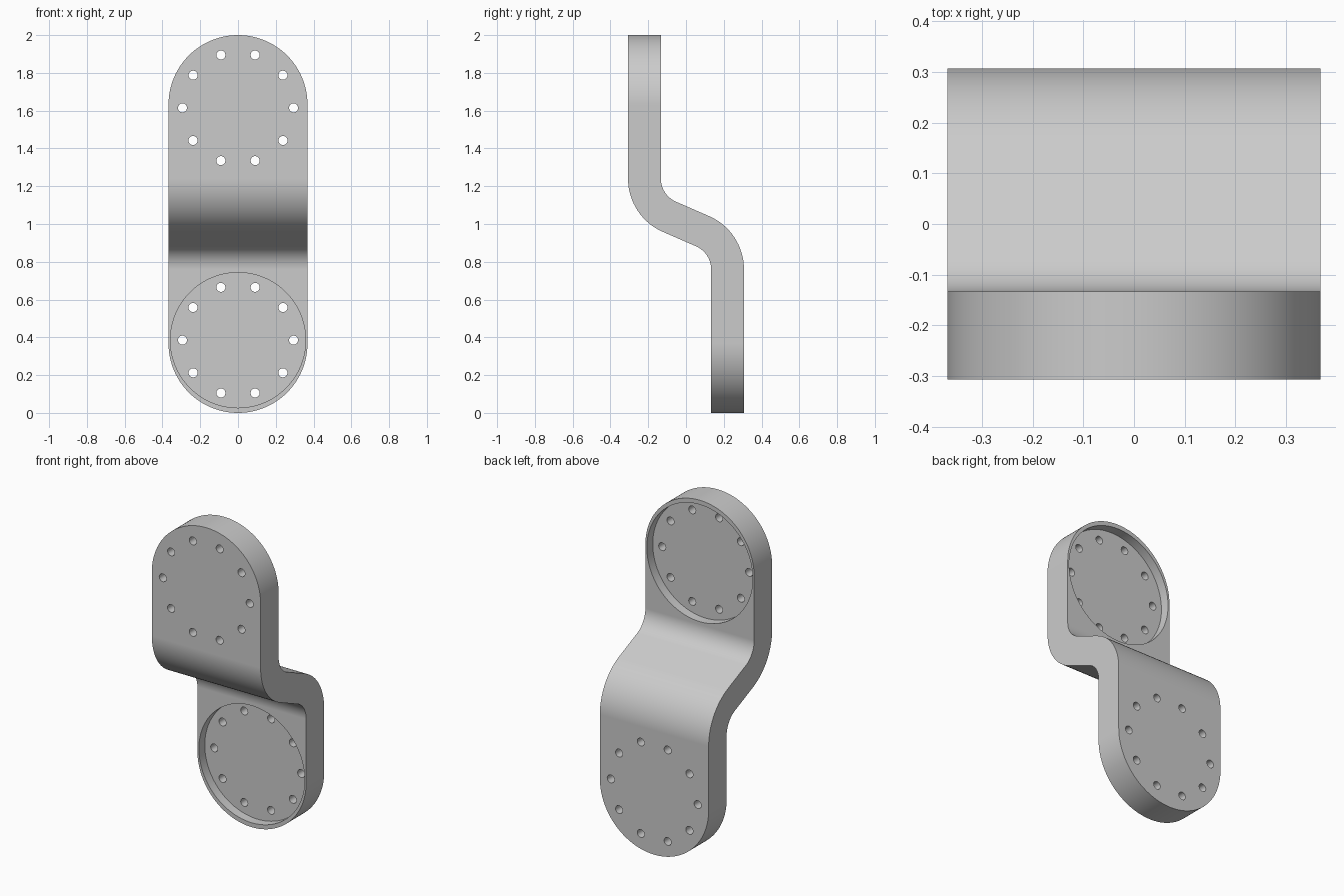
import bpy, bmesh
from math import sin, cos, pi, radians
from mathutils import Matrix, Vector

cube = bpy.data.objects.get("Cube")
if cube:
    bpy.data.objects.remove(cube, do_unlink=True)

HALF_W = 0.368       # half width and end radius
Y_OUT, Y_IN = 0.307, 0.133
TURN = radians(66)   # angle turned by each bend
BEND_Z = 1.24
PAD_Z = 1.615        # centre of the recess and bolt circle
RECESS_R, RECESS_DEPTH = 0.358, 0.057
BOLT_R, HOLE_R = 0.294, 0.024

grey = bpy.data.materials.new("grey metal")
grey.use_nodes = True
colour = (0.6, 0.6, 0.6, 1)
grey.diffuse_color = colour
grey.node_tree.nodes["Principled BSDF"].inputs["Base Color"].default_value = colour


def prism(name, outline, offset):
    """Extrude a closed outline of points by an offset."""
    bm = bmesh.new()
    face = bm.faces.new([bm.verts.new(p) for p in outline])
    top = bmesh.ops.extrude_face_region(bm, geom=[face])["geom"]
    moved = [v for v in top if isinstance(v, bmesh.types.BMVert)]
    bmesh.ops.translate(bm, verts=moved, vec=offset)
    bmesh.ops.recalc_face_normals(bm, faces=bm.faces)
    return add_object(name, bm)


def add_object(name, bm):
    mesh = bpy.data.meshes.new(name)
    bm.to_mesh(mesh)
    bm.free()
    mesh.materials.append(grey)
    obj = bpy.data.objects.new(name, mesh)
    bpy.context.collection.objects.link(obj)
    return obj


def add_cylinder(bm, x, y, z, radius, depth, sides):
    place = Matrix.Translation((x, y, z)) @ Matrix.Rotation(pi / 2, 4, "X")
    bmesh.ops.create_cone(bm, cap_ends=True, segments=sides, radius1=radius,
                          radius2=radius, depth=depth, matrix=place)


def cut(target, cutter, operation):
    mod = target.modifiers.new(operation, "BOOLEAN")
    mod.operation, mod.solver, mod.object = operation, "EXACT", cutter
    bpy.context.view_layer.objects.active = target
    bpy.ops.object.modifier_apply(modifier=mod.name)
    bpy.data.objects.remove(cutter, do_unlink=True)


def bend(radius, steps=16):
    """Upper bend, from the vertical pad down to the sloping web."""
    return [(-radius * cos(TURN * i / steps), BEND_Z - radius * sin(TURN * i / steps))
            for i in range(steps + 1)]


def turned(points):
    """Half turn about the middle of the bracket."""
    return [(-y, 2 - z) for y, z in points]


# S-shaped side profile, run across the width
front = [(-Y_OUT, 2.1)] + bend(Y_OUT) + turned(bend(Y_IN))[::-1] + [(Y_IN, -0.1)]
profile = front + turned(front)
bracket = prism("offset_bracket", [(-0.5, y, z) for y, z in profile], Vector((1, 0, 0)))

# Rounded ends
arc = [(HALF_W * cos(pi * i / 64), 2 - HALF_W + HALF_W * sin(pi * i / 64)) for i in range(65)]
outline = arc + turned(arc)
cut(bracket, prism("end_shape", [(x, -0.6, z) for x, z in outline], Vector((0, 1.2, 0))),
    "INTERSECT")

# Round recess on the inner face of each pad
bm = bmesh.new()
for side in (1, -1):
    y = side * (-Y_IN - RECESS_DEPTH + 0.1)
    add_cylinder(bm, 0, y, 1 + side * (PAD_Z - 1), RECESS_R, 0.2, 96)
cut(bracket, add_object("recess_cutter", bm), "DIFFERENCE")

# Ring of ten bolt holes through each pad
bm = bmesh.new()
for side in (1, -1):
    for i in range(10):
        a = 2 * pi * i / 10
        add_cylinder(bm, BOLT_R * cos(a), side * -0.22,
                     1 + side * (PAD_Z - 1) + BOLT_R * sin(a), HOLE_R, 0.3, 24)
cut(bracket, add_object("hole_cutter", bm), "DIFFERENCE")

# Smooth bends with crisp edges
bpy.ops.object.select_all(action="DESELECT")
bracket.select_set(True)
bpy.context.view_layer.objects.active = bracket
bpy.ops.object.shade_smooth_by_angle(angle=radians(30))
weighted = bracket.modifiers.new("even_shading", "WEIGHTED_NORMAL")
weighted.keep_sharp = True
